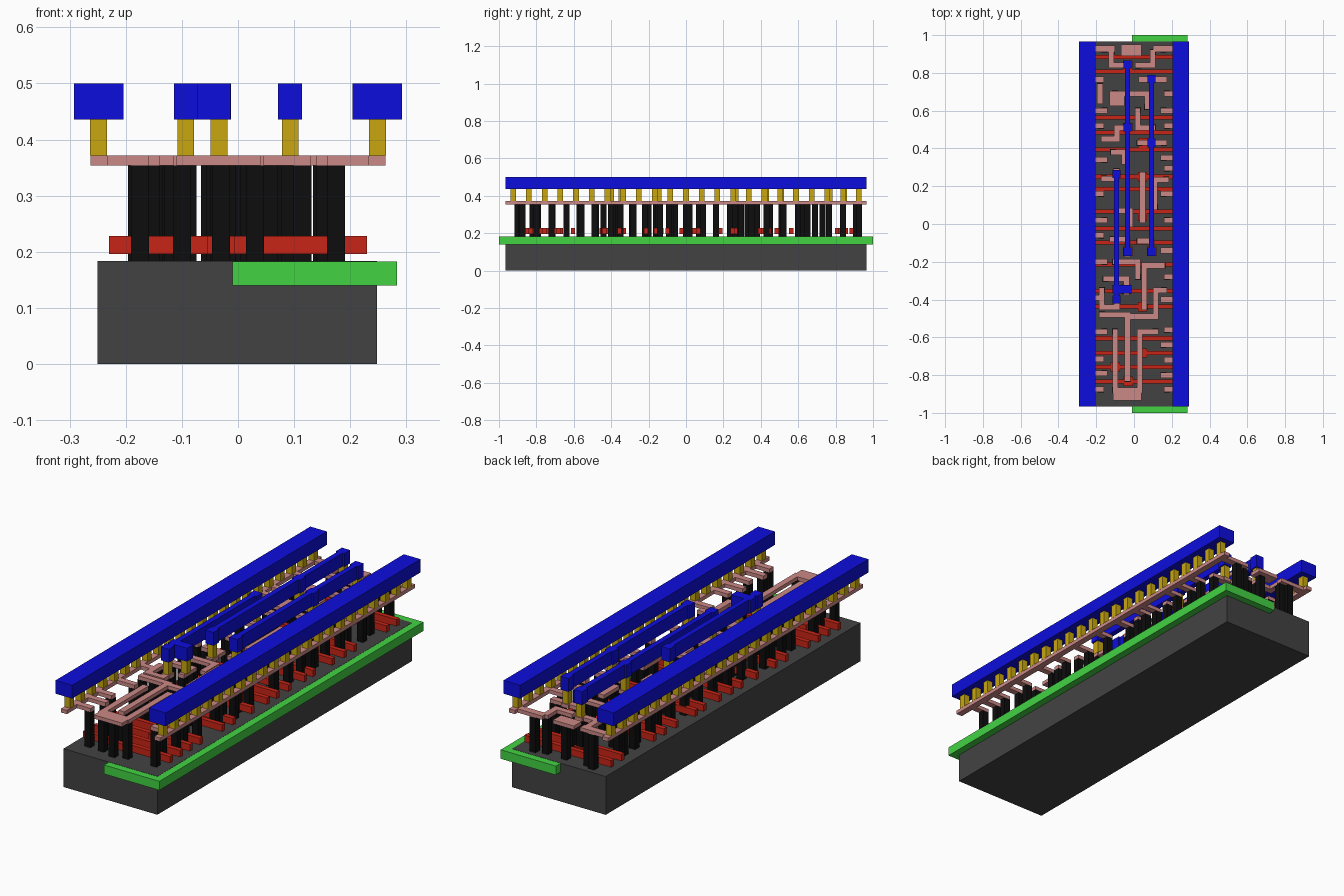
import bpy, bmesh

# Layer heights
POLY = (0.196, 0.228)
CONTACT = (0.183, 0.354)
METAL1 = (0.354, 0.372)
VIA = (0.372, 0.436)
METAL2 = (0.436, 0.5)
LAYERS = {}


def box(layer, x0, x1, y0, y1, z):
    LAYERS.setdefault(layer, []).append(
        (min(x0, x1), max(x0, x1), min(y0, y1), max(y0, y1), z[0], z[1]))


def pad(layer, x, y, size, z):
    h = size / 2
    box(layer, x - h, x + h, y - h, y + h, z)


def trace(layer, points, width, z):
    h = width / 2
    for (xa, ya), (xb, yb) in zip(points, points[1:]):
        box(layer, min(xa, xb) - h, max(xa, xb) + h,
            min(ya, yb) - h, max(ya, yb) + h, z)


def contact(x, y):
    pad("contacts", x, y, 0.032, CONTACT)


def net(*points):
    trace("lower_metal", points, 0.03, METAL1)
    contact(*points[0])
    contact(*points[-1])


# Substrate and well, tops flush
box("substrate", -0.25, 0.248, -0.965, 0.965, (0, 0.1838))
box("well", -0.01, 0.283, -1, 1, (0.14, 0.183))

# Gate strips across the cell
for y in (-0.833, -0.757, -0.683, -0.605, -0.437, -0.355, -0.214, -0.098,
          -0.024, 0.066, 0.185, 0.25, 0.395, 0.485, 0.563, 0.807, 0.885):
    box("gate_strips", -0.23, 0.23, y - 0.011, y + 0.011, POLY)

# Gate pads under the middle contacts
for x, y in ((-0.03, -0.833), (-0.1, -0.757), (0.045, -0.683), (0.045, -0.437),
             (-0.034, -0.145), (0.093, -0.145), (-0.04, -0.345), (0.045, 0.04),
             (0.045, 0.25), (-0.034, 0.51), (0.05, 0.43), (-0.034, 0.84)):
    pad("gate_strips", x, y, 0.05, POLY)

# Power rails, their lower strips and via rows
for s in (-1, 1):
    box("upper_metal", s * 0.204, s * 0.292, -0.965, 0.965, METAL2)
    box("lower_metal", s * 0.232, s * 0.263, -0.965, 0.965, METAL1)
    for i in range(23):
        pad("vias", s * 0.2485, -0.924 + i * 0.084, 0.03, VIA)

# Branches from the rails to the outer contacts
LEFT = (-0.875, -0.79, -0.715, -0.57, -0.39, -0.2, -0.06, 0.02, 0.16, 0.34,
        0.52, 0.6, 0.765, 0.925)
RIGHT = (-0.875, -0.8, -0.72, -0.64, -0.56, -0.4, -0.28, -0.14, 0.02, 0.16,
         0.295, 0.35, 0.52, 0.6, 0.69, 0.925)
for s, rows in ((-1, LEFT), (1, RIGHT)):
    for i, y in enumerate(rows):
        x = s * (0.175, 0.155)[i % 2]
        box("lower_metal", s * 0.25, x - s * 0.016, y - 0.015, y + 0.015, METAL1)
        contact(x, y)

# Signal traces, front half
net((-0.1, -0.57), (-0.1, -0.88))
net((-0.17, -0.48), (-0.034, -0.48), (-0.034, -0.82))
net((0.16, -0.35), (0.115, -0.35), (0.115, -0.49), (-0.03, -0.49))
net((0.115, -0.57), (0.03, -0.57), (0.03, -0.88))
net((0.15, -0.22), (0.055, -0.22), (0.055, -0.44))
net((-0.15, -0.29), (-0.04, -0.29), (-0.04, -0.36))
net((-0.17, -0.35), (-0.17, -0.44), (-0.09, -0.44), (-0.09, -0.39))
net((-0.1, -0.2), (0.02, -0.2), (0.02, -0.28))
net((-0.115, -0.08), (-0.034, -0.08), (-0.034, -0.16))
net((0.03, -0.09), (0.093, -0.09), (0.093, -0.15))
box("lower_metal", -0.11, 0.04, -0.935, -0.865, METAL1)

# Signal traces, back half
net((0.045, 0.26), (0.045, 0.02))
net((-0.093, 0.07), (-0.02, 0.07), (-0.02, 0.0))
net((0.11, 0.09), (0.11, 0.235), (0.17, 0.235))
net((-0.16, 0.24), (-0.093, 0.24), (-0.093, 0.28))
net((-0.11, 0.38), (-0.05, 0.38), (-0.05, 0.33))
net((0.03, 0.43), (0.16, 0.43))
net((-0.16, 0.45), (-0.09, 0.45), (-0.09, 0.51), (-0.034, 0.51))
net((0.02, 0.6), (0.02, 0.51), (0.1, 0.51))
net((-0.18, 0.73), (-0.18, 0.65))
net((0.07, 0.62), (0.07, 0.69), (-0.1, 0.69))
net((0.16, 0.765), (0.04, 0.765))
net((-0.12, 0.91), (-0.12, 0.84), (-0.034, 0.84))
net((0.1, 0.91), (0.1, 0.84), (0.02, 0.84))
box("lower_metal", -0.13, -0.05, 0.625, 0.705, METAL1)
box("lower_metal", -0.07, 0.04, 0.89, 0.95, METAL1)
for s in (-1, 1):
    box("lower_metal", s * 0.25, s * 0.1, 0.91, 0.945, METAL1)
for x, y in ((0, 0.91), (-0.09, 0.65), (-0.03, -0.9)):
    contact(x, y)

# Upper signal lines with widened ends over vias
for x, ys in ((-0.034, (0.845, 0.51, -0.147)), (0.093, (0.767, 0.43, -0.147)),
              (-0.093, (0.265, -0.345, -0.4))):
    box("upper_metal", x - 0.013, x + 0.013, ys[0], ys[-1], METAL2)
    for y in ys:
        pad("upper_metal", x, y, 0.043, METAL2)
        if y != -0.345:
            pad("vias", x, y, 0.03, VIA)
            pad("lower_metal", x, y, 0.04, METAL1)
box("upper_metal", -0.114, -0.013, -0.368, -0.322, METAL2)
pad("vias", -0.034, -0.345, 0.03, VIA)

# One mesh per layer
COLORS = {
    "substrate": (0.055, 0.055, 0.055, 1), "well": (0.055, 0.65, 0.055, 1),
    "gate_strips": (0.58, 0.018, 0.008, 1), "contacts": (0.004, 0.004, 0.004, 1),
    "lower_metal": (0.6, 0.25, 0.24, 1), "vias": (0.58, 0.39, 0.005, 1),
    "upper_metal": (0.004, 0.004, 0.72, 1),
}
FACES = ((0, 2, 3, 1), (4, 5, 7, 6), (0, 1, 5, 4),
         (2, 6, 7, 3), (0, 4, 6, 2), (1, 3, 7, 5))
for name, boxes in LAYERS.items():
    bm = bmesh.new()
    for x0, x1, y0, y1, z0, z1 in boxes:
        v = [bm.verts.new((x, y, z)) for z in (z0, z1) for y in (y0, y1) for x in (x0, x1)]
        for f in FACES:
            bm.faces.new([v[i] for i in f])
    mesh = bpy.data.meshes.new(name)
    bm.to_mesh(mesh)
    bm.free()
    mat = bpy.data.materials.new(name)
    mat.diffuse_color = COLORS[name]
    mesh.materials.append(mat)
    bpy.context.collection.objects.link(bpy.data.objects.new(name, mesh))
